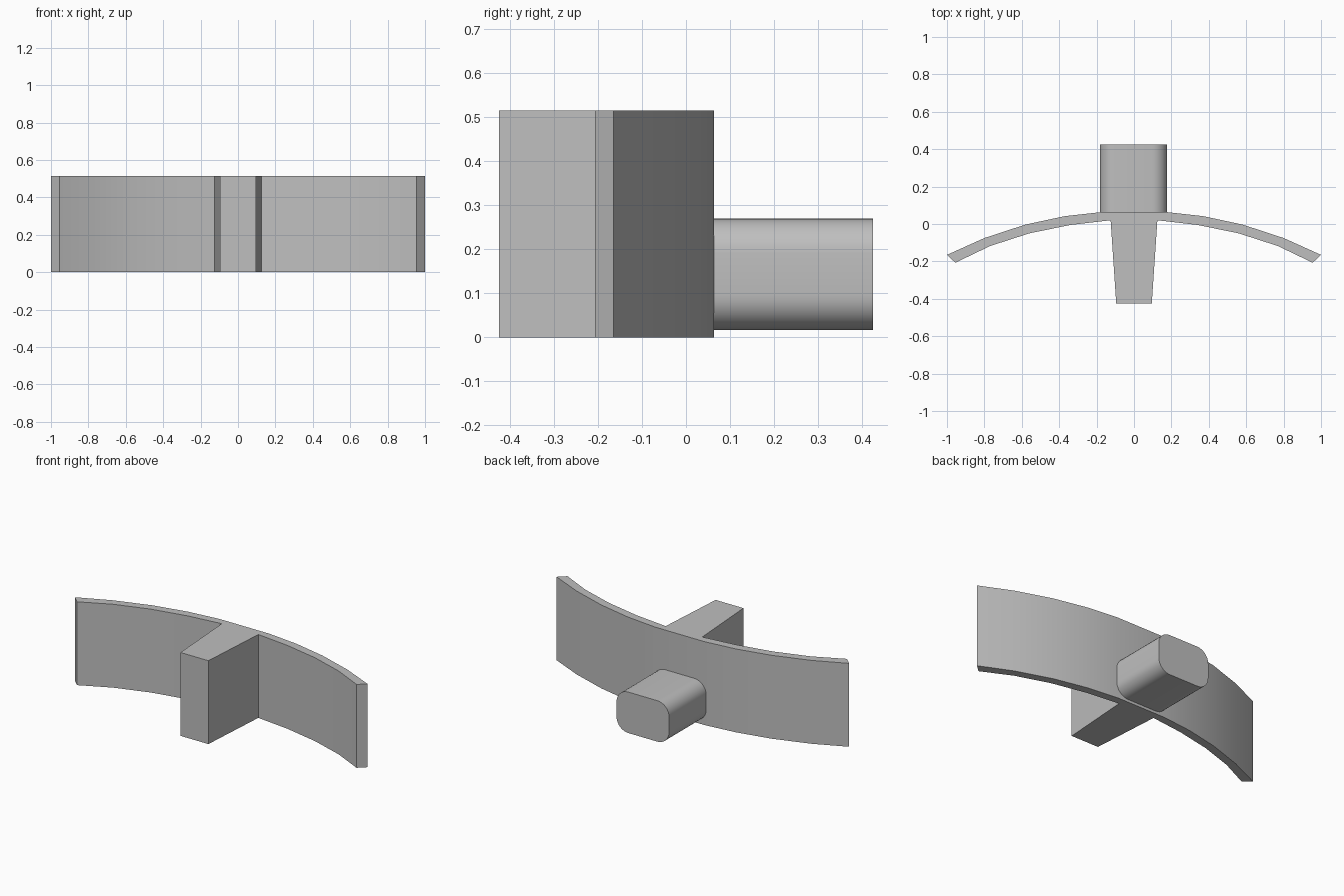
import bpy, bmesh, math
from mathutils import Vector

cube = bpy.data.objects.get("Cube")
if cube:
    bpy.data.objects.remove(cube, do_unlink=True)

grey = bpy.data.materials.new("plain grey")
grey.use_nodes = True
colour = (0.52, 0.52, 0.52, 1)
grey.diffuse_color = colour
grey.node_tree.nodes["Principled BSDF"].inputs["Base Color"].default_value = colour


def extrude_profile(name, points, offset):
    """Extrude a closed loop of 3D points into a solid."""
    bm = bmesh.new()
    base = bm.faces.new([bm.verts.new(p) for p in points])
    top = bmesh.ops.extrude_face_region(bm, geom=[base], use_keep_orig=True)["geom"]
    bmesh.ops.translate(bm, vec=Vector(offset),
                        verts=[v for v in top if isinstance(v, bmesh.types.BMVert)])
    bmesh.ops.recalc_face_normals(bm, faces=bm.faces[:])
    mesh = bpy.data.meshes.new(name)
    bm.to_mesh(mesh)
    bm.free()
    obj = bpy.data.objects.new(name, mesh)
    bpy.context.collection.objects.link(obj)
    mesh.materials.append(grey)
    bpy.ops.object.select_all(action='DESELECT')
    obj.select_set(True)
    bpy.context.view_layer.objects.active = obj
    bpy.ops.object.shade_smooth_by_angle(angle=math.radians(30))
    return obj


# Curved band with the tapered front rib, as one mirrored plan outline
height = 0.515
half = [(0.17, 0.064), (0.37, 0.042), (0.58, -0.003), (0.8, -0.075), (1, -0.165),
        (0.955, -0.207), (0.77, -0.118), (0.56, -0.05), (0.34, -0.005),
        (0.125, 0.02), (0.095, -0.425)]
outline = half + [(-x, y) for x, y in reversed(half)]
extrude_profile("curved_band_with_rib", [(x, y, 0) for x, y in outline], (0, 0, height))

# Rounded rectangular peg at the back
left, right, bottom, top, radius, steps = -0.182, 0.177, 0.017, 0.27, 0.08, 8
corners = [(right - radius, top - radius), (left + radius, top - radius),
           (left + radius, bottom + radius), (right - radius, bottom + radius)]
loop = []
for i, (cx, cz) in enumerate(corners):
    for s in range(steps + 1):
        a = (i + s / steps) * math.pi / 2
        loop.append((cx + radius * math.cos(a), 0.05, cz + radius * math.sin(a)))
extrude_profile("back_peg", loop, (0, 0.375, 0))
